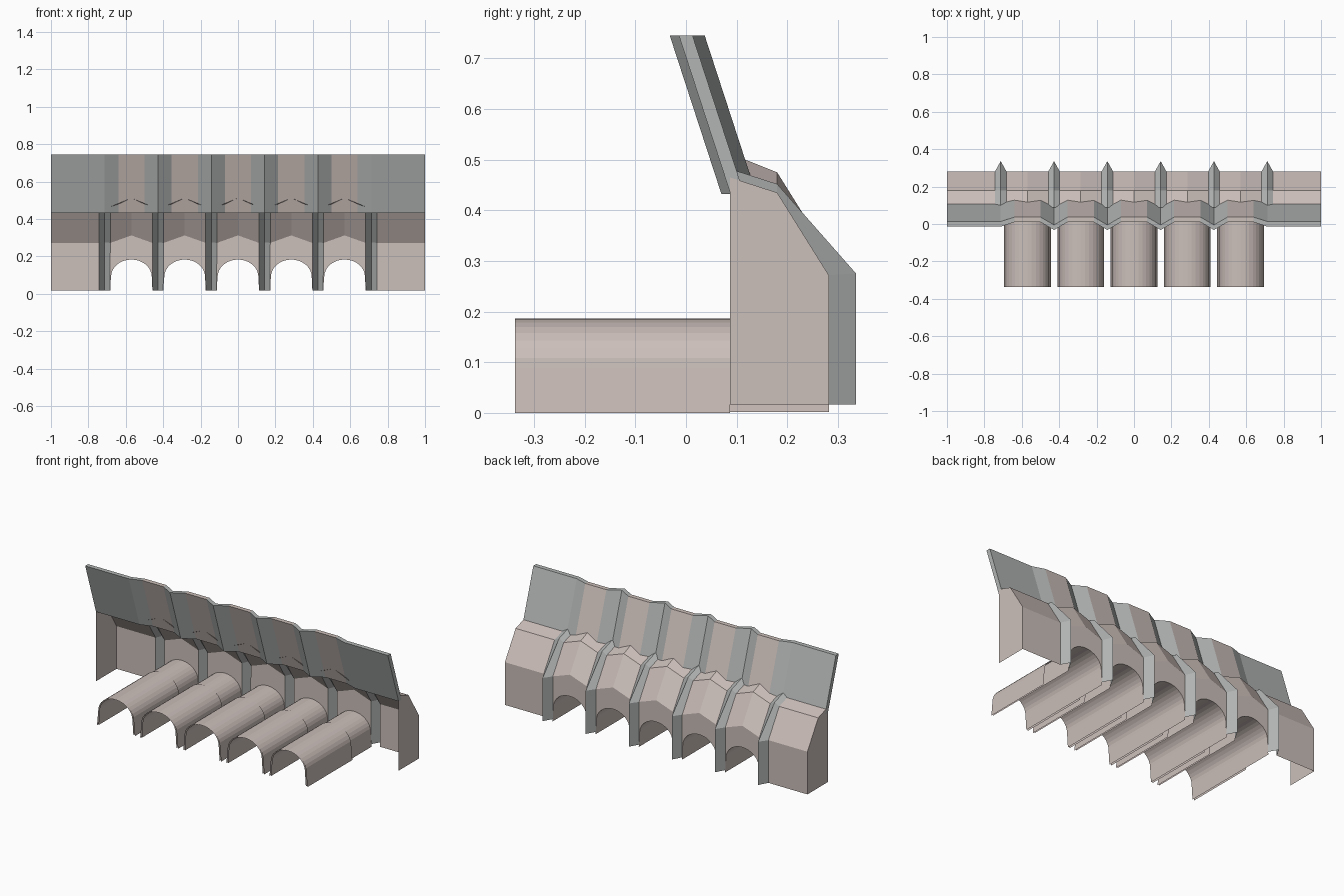
import bpy, math

if "Cube" in bpy.data.objects:
    bpy.data.objects.remove(bpy.data.objects["Cube"])

PITCH = 0.285
BAYS = [PITCH * i for i in range(-2, 3)]
PIERS = [PITCH * (i + 0.5) for i in range(-3, 3)]


def material(name, rgb):
    m = bpy.data.materials.new(name)
    m.diffuse_color = (*rgb, 1)
    m.use_nodes = True
    m.node_tree.nodes["Principled BSDF"].inputs["Base Color"].default_value = m.diffuse_color
    return m


STONE = material("warm_stone", (0.60, 0.52, 0.49))
GREY = material("grey_stone", (0.45, 0.46, 0.46))


def make(name, verts, faces, mats=None):
    me = bpy.data.meshes.new(name)
    me.from_pydata(verts, [], faces)
    me.materials.append(STONE)
    me.materials.append(GREY)
    for p in me.polygons:
        p.material_index = mats[p.index] if mats else 0
    ob = bpy.data.objects.new(name, me)
    bpy.context.collection.objects.link(ob)
    return ob


def arch(leg, half, top, foot, n=16):
    """Arch outline from the left foot to the right foot."""
    spring = 0.09
    pts = [(-leg, foot)]
    for i in range(n + 1):
        a = math.pi * (1 - i / n)
        pts.append((half * math.cos(a), spring + (top - spring) * math.sin(a)))
    return pts + [(leg, foot)]


# Open vault tunnels: long inner lining and shorter outer skin
def vault(name, cx, outline, y0, y1):
    n = len(outline)
    verts = [(cx + x, y, z) for y in (y0, y1) for x, z in outline]
    make(name, verts, [(i, i + 1, n + i + 1, n + i) for i in range(n - 1)])


for cx in BAYS:
    vault("vault_lining", cx, arch(0.115, 0.109, 0.183, 0.002), -0.338, 0.282)
    vault("vault_skin", cx, arch(0.125, 0.117, 0.186, 0.0), -0.338, 0.087)

# Wall shell: cross-sections (y, z) from the roof front down to the ground
FOOT = 0.017
SECTION = {
    "base": [(0.087, 0.465), (0.18, 0.435), (0.282, 0.272), (0.282, FOOT)],
    "pier": [(0.087, 0.482), (0.18, 0.452), (0.336, 0.275), (0.336, FOOT)],
    "bay": [(0.087, 0.512), (0.18, 0.475), (0.282, 0.312), (0.282, FOOT)],
}
stations = [(-1, "base")]
for i, px in enumerate(PIERS):
    stations += [(px - 0.03, "base"), (px, "pier"), (px + 0.03, "base")]
    if i < 5:
        stations.append((BAYS[i], "bay"))
stations.append((1, "base"))

verts, faces, mats = [], [], []
for x, kind in stations:
    verts += [(x, y, z) for y, z in SECTION[kind]]
for s in range(len(stations) - 1):
    kinds = (stations[s][1], stations[s + 1][1])
    for r in range(3):
        if r == 2 and "bay" in kinds:
            continue
        a = s * 4 + r
        faces.append((a, a + 1, a + 5, a + 4))
        mats.append(1 if "pier" in kinds else 0)

# Pierced back wall of each bay, split down the middle
half_arch = arch(0.115, 0.109, 0.183, FOOT)[9:]
for s, (cx, kind) in enumerate(stations):
    if kind != "bay":
        continue
    for side in (-1, 1):
        start = len(verts)
        verts += [(cx + side * x, 0.282, z) for x, z in half_arch]
        edge = (s + side) * 4
        face = [s * 4 + 2] + list(range(start, len(verts))) + [edge + 3, edge + 2]
        faces.append(tuple(face if side < 0 else face[::-1]))
        mats.append(0)

# End caps
for x in (-1, 1):
    start = len(verts)
    verts += [(x, y, z) for y, z in SECTION["base"]] + [(x, 0.087, FOOT)]
    cap = list(range(start, start + 5))
    faces.append(tuple(cap if x > 0 else cap[::-1]))
    mats.append(0)
make("arched_wall", verts, faces, mats)

# Leaning pleated parapet: plan offsets along x
plan = [(-1, -0.014)]
for i, px in enumerate(PIERS):
    plan.append((px, -0.014 if i in (0, 5) else -0.032))
    if i < 5:
        plan += [(BAYS[i] - 0.07, 0.010), (BAYS[i] + 0.07, 0.010)]
plan.append((1, -0.014))
Z0, Z1, LEAN, THICK = 0.432, 0.745, 0.102, 0.027
verts, faces, mats = [], [], []
for x, y in plan:
    verts += [(x, y + LEAN, Z0), (x, y, Z1),
              (x, y + THICK, Z1), (x, y + LEAN + THICK, Z0)]
for s in range(len(plan) - 1):
    a = s * 4
    flat_bay = abs(plan[s][1] - 0.010) < 1e-6 and abs(plan[s + 1][1] - 0.010) < 1e-6
    for r in range(4):
        q = (r + 1) % 4
        faces.append((a + r, a + 4 + r, a + 4 + q, a + q))
        mats.append(0 if flat_bay else 1)
last = len(verts) - 4
faces += [(0, 1, 2, 3), (last + 3, last + 2, last + 1, last)]
mats += [1, 1]
make("leaning_parapet", verts, faces, mats)
